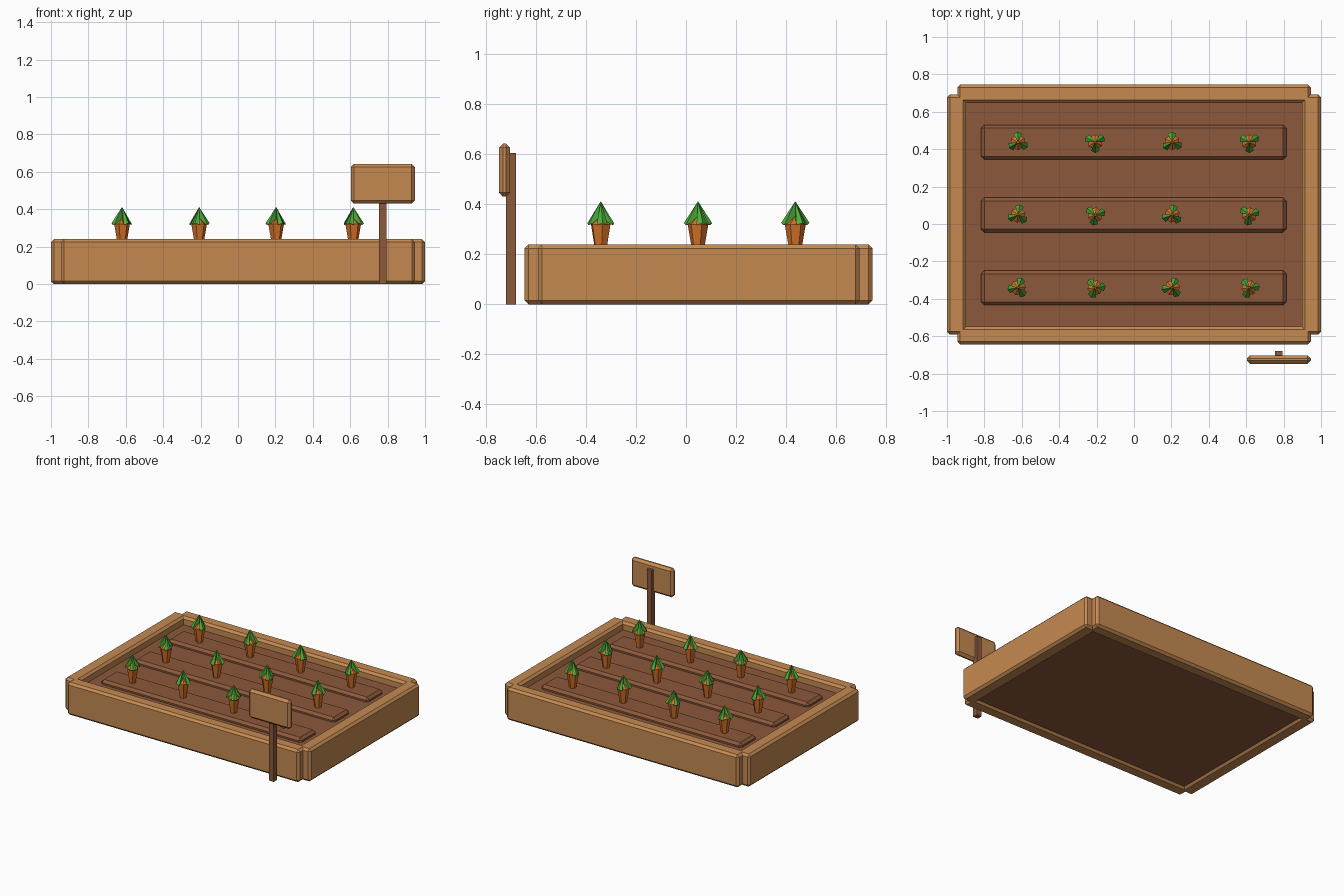
import bpy, bmesh, math
from mathutils import Vector

cube = bpy.data.objects.get("Cube")
if cube:
    bpy.data.objects.remove(cube)


def material(name, rgb):
    m = bpy.data.materials.new(name)
    m.use_nodes = True
    m.diffuse_color = (*rgb, 1)
    m.node_tree.nodes["Principled BSDF"].inputs["Base Color"].default_value = (*rgb, 1)
    return m


wood = material("light wood", (0.56, 0.255, 0.085))
soil_brown = material("soil brown", (0.265, 0.1, 0.043))
orange = material("carrot orange", (0.68, 0.17, 0.02))
green = material("leaf green", (0.075, 0.42, 0.045))


def add_object(name, bm, mats):
    bmesh.ops.recalc_face_normals(bm, faces=bm.faces)
    mesh = bpy.data.meshes.new(name)
    bm.to_mesh(mesh)
    bm.free()
    for m in mats:
        mesh.materials.append(m)
    ob = bpy.data.objects.new(name, mesh)
    bpy.context.collection.objects.link(ob)
    return ob


def box(name, xs, ys, zs, mat, bevel=0):
    """Box from its extents on each axis, with an optional chamfer."""
    bm = bmesh.new()
    bmesh.ops.create_cube(bm, size=1)
    for v in bm.verts:
        v.co = [(lo + hi) / 2 + c * (hi - lo) for c, (lo, hi) in zip(v.co, (xs, ys, zs))]
    ob = add_object(name, bm, [mat])
    if bevel:
        mod = ob.modifiers.new("chamfer", 'BEVEL')
        mod.width = bevel
        mod.segments = 1
    return ob


# Raised frame of four planks that overlap at the corners
height = (0, 0.24)
box("front_plank", (-0.945, 0.945), (-0.645, -0.547), height, wood, 0.016)
box("back_plank", (-0.945, 0.945), (0.647, 0.745), height, wood, 0.016)
box("left_plank", (0.897, 1), (-0.592, 0.693), height, wood, 0.016)
box("right_plank", (-1, -0.897), (-0.592, 0.693), height, wood, 0.016)

# Soil and its three planting ridges
box("soil", (-0.92, 0.92), (-0.57, 0.67), (0.015, 0.182), soil_brown)
rows = (0.437, 0.048, -0.341)
for i, y in enumerate(rows):
    box(f"soil_ridge_{i + 1}", (-0.818, 0.815), (y - 0.093, y + 0.093),
        (0.13, 0.212), soil_brown, 0.018)

# Sign board on a post
box("sign_post", (0.755, 0.795), (-0.72, -0.68), (0, 0.605), soil_brown)
box("sign_board", (0.603, 0.945), (-0.748, -0.703), (0.43, 0.643), wood, 0.017)


def carrot(name, x, y, turn):
    """Six-sided root with three folded leaves meeting at a tip."""
    bm = bmesh.new()
    rings = []
    for r, z in ((0.018, 0.18), (0.042, 0.32), (0.008, 0.348)):
        rings.append([bm.verts.new((r * math.cos(turn + k * math.pi / 3),
                                    r * math.sin(turn + k * math.pi / 3), z))
                      for k in range(6)])
    for a, b in zip(rings, rings[1:]):
        for k in range(6):
            n = (k + 1) % 6
            bm.faces.new((a[k], a[n], b[n], b[k]))
    bm.faces.new(rings[0])
    bm.faces.new(rings[-1])

    for k in range(3):
        ang = turn + k * math.tau / 3
        out = Vector((math.cos(ang), math.sin(ang), 0))
        side = Vector((-out.y, out.x, 0))

        def point(r, s, z):
            return bm.verts.new(out * r + side * s + Vector((0, 0, z)))

        tip, root = point(0, 0, 0.412), point(0, 0, 0.34)
        ridge = point(0.057, 0, 0.325)
        edges = [point(0.045, s, 0.316) for s in (-0.023, 0.023)]
        for e in edges:
            for tri in ((tip, ridge, e), (root, ridge, e), (tip, root, e)):
                bm.faces.new(tri).material_index = 1
    ob = add_object(name, bm, [orange, green])
    ob.location = (x, y, 0)


# Three rows of four carrots, alternate ones turned half a leaf
for r, y in enumerate(rows):
    for c in range(4):
        turn = math.radians(92 + 60 * c - 12 * r)
        carrot(f"carrot_{r + 1}_{c + 1}", -0.62 + 0.412 * c, y, turn)
